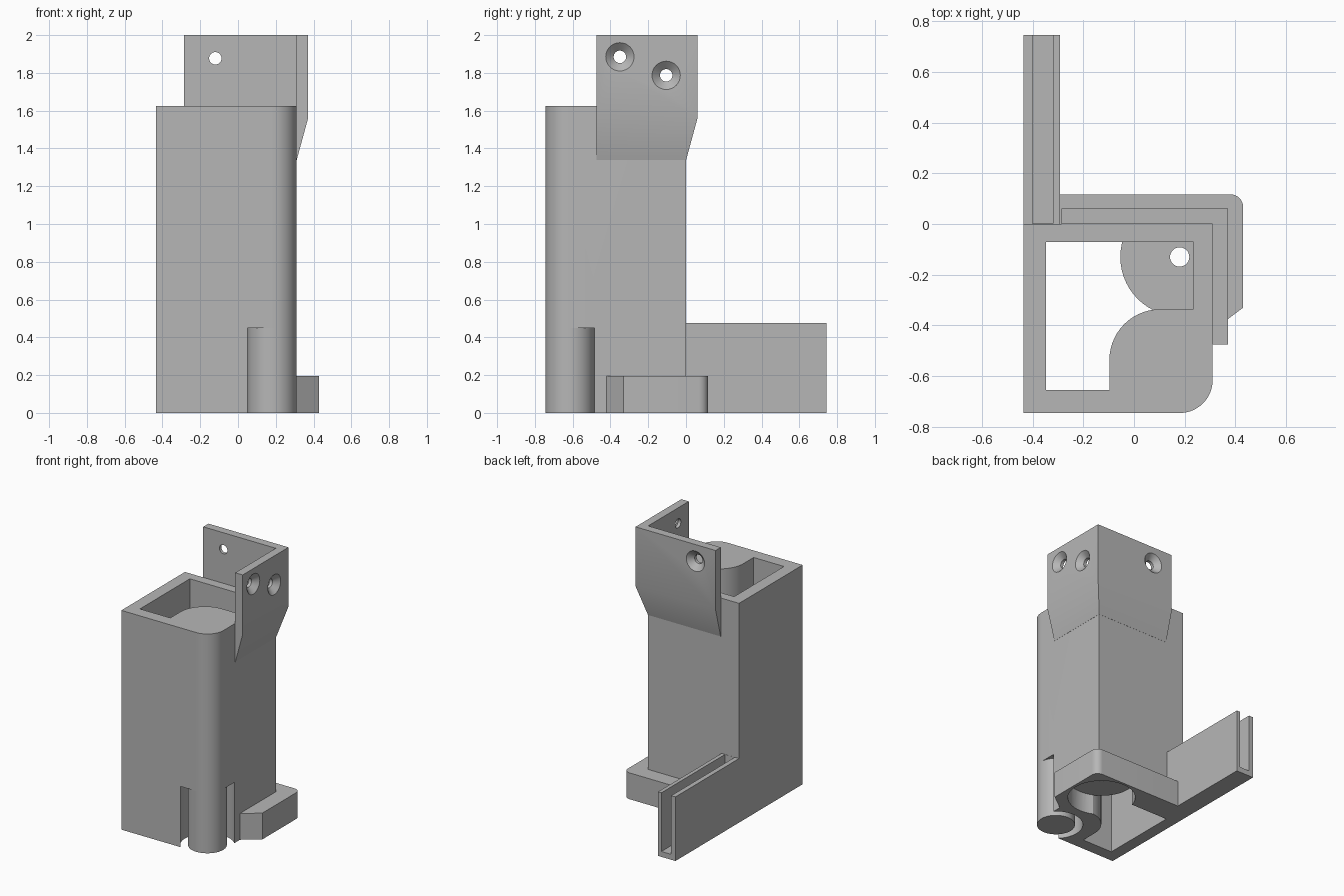
import bpy, bmesh, math
from mathutils import Matrix, Vector

if "Cube" in bpy.data.objects:
    bpy.data.objects.remove(bpy.data.objects["Cube"])

grey = bpy.data.materials.new("plain_grey")
grey.diffuse_color = (0.47, 0.47, 0.47, 1)
grey.use_nodes = True
grey.node_tree.nodes["Principled BSDF"].inputs["Base Color"].default_value = grey.diffuse_color


def loft(name, loops):
    """Solid through a list of equally long 3D loops, capped at both ends."""
    bm = bmesh.new()
    rings = [[bm.verts.new(p) for p in loop] for loop in loops]
    for a, b in zip(rings, rings[1:]):
        for i in range(len(a)):
            j = (i + 1) % len(a)
            bm.faces.new((a[i], a[j], b[j], b[i]))
    bm.faces.new(rings[0][::-1])
    bm.faces.new(rings[-1])
    bmesh.ops.recalc_face_normals(bm, faces=bm.faces)
    me = bpy.data.meshes.new(name)
    bm.to_mesh(me)
    bm.free()
    me.materials.append(grey)
    ob = bpy.data.objects.new(name, me)
    bpy.context.collection.objects.link(ob)
    return ob


def prism(name, pts, z0, z1):
    return loft(name, [[(x, y, z) for x, y in pts] for z in (z0, z1)])


def rect(x0, x1, y0, y1):
    return [(x0, y0), (x1, y0), (x1, y1), (x0, y1)]


def arc(cx, cy, r, a0, a1, n=14):
    return [(cx + r * math.cos(math.radians(a0 + (a1 - a0) * i / n)),
             cy + r * math.sin(math.radians(a0 + (a1 - a0) * i / n))) for i in range(n + 1)]


def circle(cx, cy, r, n=56):
    return arc(cx, cy, r, 0, 360, n)[:-1]


def boolean(target, tool, op):
    m = target.modifiers.new("bool", 'BOOLEAN')
    m.operation, m.object, m.solver = op, tool, 'EXACT'
    bpy.context.view_layer.objects.active = target
    bpy.ops.object.modifier_apply(modifier=m.name)
    bpy.data.objects.remove(tool, do_unlink=True)


def countersink(target, centre, axis):
    """Screw hole whose wide mouth opens along +axis."""
    rot = Vector((0, 0, 1)).rotation_difference(Vector(axis)).to_matrix().to_4x4()
    mat = Matrix.Translation(centre) @ rot
    steps = [(-0.1, 0.033), (-0.038, 0.033), (0.0, 0.075), (0.02, 0.097)]
    loops = [[mat @ Vector((x, y, h)) for x, y in circle(0, 0, r, 32)] for h, r in steps]
    boolean(target, loft("screw_cutter", loops), 'DIFFERENCE')


# Main housing with one rounded vertical corner
housing = prism("housing", [(-0.435, 0), (-0.435, -0.745)]
                + arc(0.18, -0.615, 0.13, -90, 0) + [(0.31, 0)], 0, 1.625)

# Low flange wrapping the back right corner
flange = prism("flange", [(-0.305, -0.03), (0.28, -0.03), (0.28, -0.4425), (0.31, -0.42),
                          (0.43, -0.33)] + arc(0.38, 0.067, 0.05, 0, 90, 8)
               + [(-0.305, 0.117)], 0, 0.195)
boolean(housing, flange, 'UNION')

# Arm to the rear, with an open channel
arm = prism("arm", rect(-0.435, -0.292, -0.03, 0.745), 0, 0.475)
boolean(housing, arm, 'UNION')
boolean(housing, prism("channel", rect(-0.4, -0.32, 0.001, 0.8), 0.04, 0.6), 'DIFFERENCE')

# Vertical shaft around the solid corner block
shaft = [(-0.346, -0.07), (-0.346, -0.654), (-0.097, -0.654)] \
    + arc(0.103, -0.536, 0.2, 180, 90) + [(0.235, -0.336), (0.235, -0.07)]
boolean(housing, prism("shaft", shaft, -0.1, 1.8), 'DIFFERENCE')

# Round recess from below, with a thin drilled roof
boolean(housing, prism("recess", circle(0.18, -0.13, 0.23), -0.1, 0.15), 'DIFFERENCE')
boolean(housing, prism("roof", circle(0.18, -0.13, 0.234), 0.15, 0.19), 'UNION')
boolean(housing, prism("drill", circle(0.18, -0.13, 0.038, 32), 0.05, 0.3), 'DIFFERENCE')

# Ring gap around the corner pin
boolean(housing, prism("gap", circle(0.18, -0.615, 0.184), -0.1, 0.45), 'DIFFERENCE')
pin = prism("corner_pin", circle(0.18, -0.615, 0.13), 0, 0.452)


# L-shaped mounting bracket flaring out from the housing
def bracket_loop(t, z):
    return [(x, y, z) for x, y in ((-0.285, 0), (0.31, 0), (0.31, -0.475),
                                   (0.31 + t, -0.475), (0.31 + t, t), (-0.285, t))]


bracket = loft("bracket", [bracket_loop(0.001, 1.34), bracket_loop(0.061, 1.56),
                           bracket_loop(0.061, 2.0)])
countersink(bracket, (0.371, -0.35, 1.885), (1, 0, 0))
countersink(bracket, (0.371, -0.105, 1.787), (1, 0, 0))
countersink(bracket, (-0.12, 0.061, 1.877), (0, 1, 0))

# Smooth the curves, keep the corners sharp
for ob in (housing, pin, bracket):
    bpy.ops.object.select_all(action='DESELECT')
    ob.select_set(True)
    bpy.context.view_layer.objects.active = ob
    bpy.ops.object.shade_smooth_by_angle(angle=math.radians(20))
